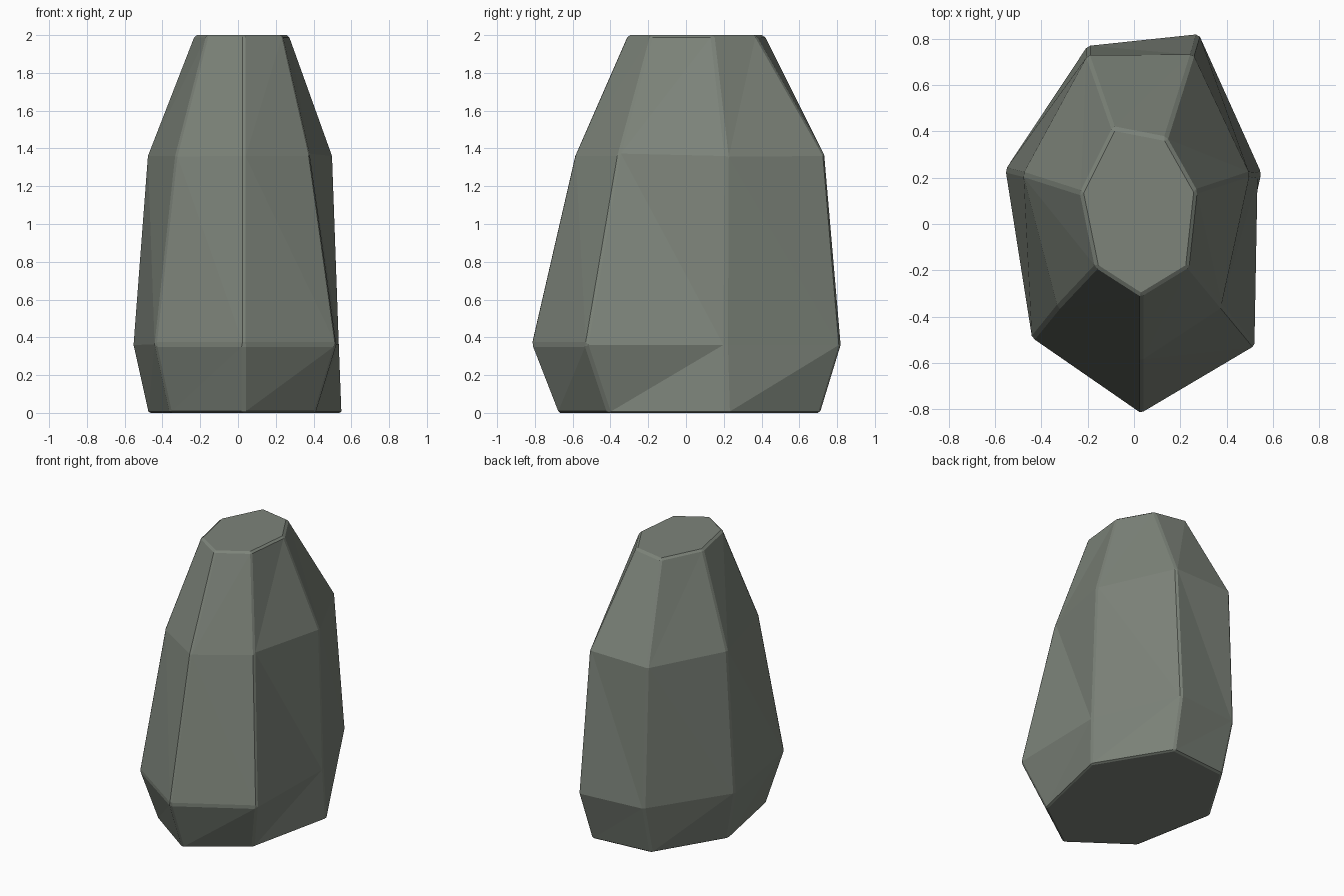
import bpy, bmesh

if "Cube" in bpy.data.objects:
    bpy.data.objects.remove(bpy.data.objects["Cube"])

# One flat stone colour
stone = bpy.data.materials.new("grey_green_stone")
stone.diffuse_color = (0.205, 0.23, 0.195, 1)
stone.use_nodes = True
stone.node_tree.nodes["Principled BSDF"].inputs["Base Color"].default_value = stone.diffuse_color

# Seven-sided cross-sections, counter-clockwise from the front point
rings = [
    (0.0, [(0.03, -0.68), (0.41, -0.41), (0.55, 0.22), (0.25, 0.71),
           (-0.19, 0.67), (-0.475, 0.20), (-0.36, -0.40)]),
    (0.36, [(0.03, -0.82), (0.52, -0.53), (0.535, 0.21), (0.28, 0.82),
            (-0.20, 0.77), (-0.555, 0.235), (-0.44, -0.495)]),
    (1.36, [(0.03, -0.59), (0.38, -0.36), (0.50, 0.215), (0.255, 0.735),
            (-0.20, 0.73), (-0.48, 0.215), (-0.33, -0.36)]),
    (2.0, [(0.03, -0.31), (0.235, -0.185), (0.27, 0.14), (0.14, 0.37),
           (-0.09, 0.415), (-0.23, 0.135), (-0.165, -0.185)]),
]

# Faceted body: rings joined by triangles, diagonals alternate per band
bm = bmesh.new()
loops = [[bm.verts.new((x, y, z)) for x, y in pts] for z, pts in rings]
n = 7
for band in range(3):
    lo, up = loops[band], loops[band + 1]
    for i in range(n):
        j = (i + 1) % n
        if band == 1:
            bm.faces.new((lo[i], lo[j], up[i]))
            bm.faces.new((lo[j], up[j], up[i]))
        else:
            bm.faces.new((lo[i], lo[j], up[j]))
            bm.faces.new((lo[i], up[j], up[i]))
bm.faces.new(loops[-1])
bm.faces.new(loops[0][::-1])
bm.normal_update()

mesh = bpy.data.meshes.new("rock")
bm.to_mesh(mesh)
bm.free()
mesh.materials.append(stone)
rock = bpy.data.objects.new("rock", mesh)
bpy.context.collection.objects.link(rock)

# Slight chamfer on the sharp edges
bev = rock.modifiers.new("worn_edges", 'BEVEL')
bev.width = 0.012
bev.segments = 1
bev.limit_method = 'ANGLE'
bev.angle_limit = 0.5
